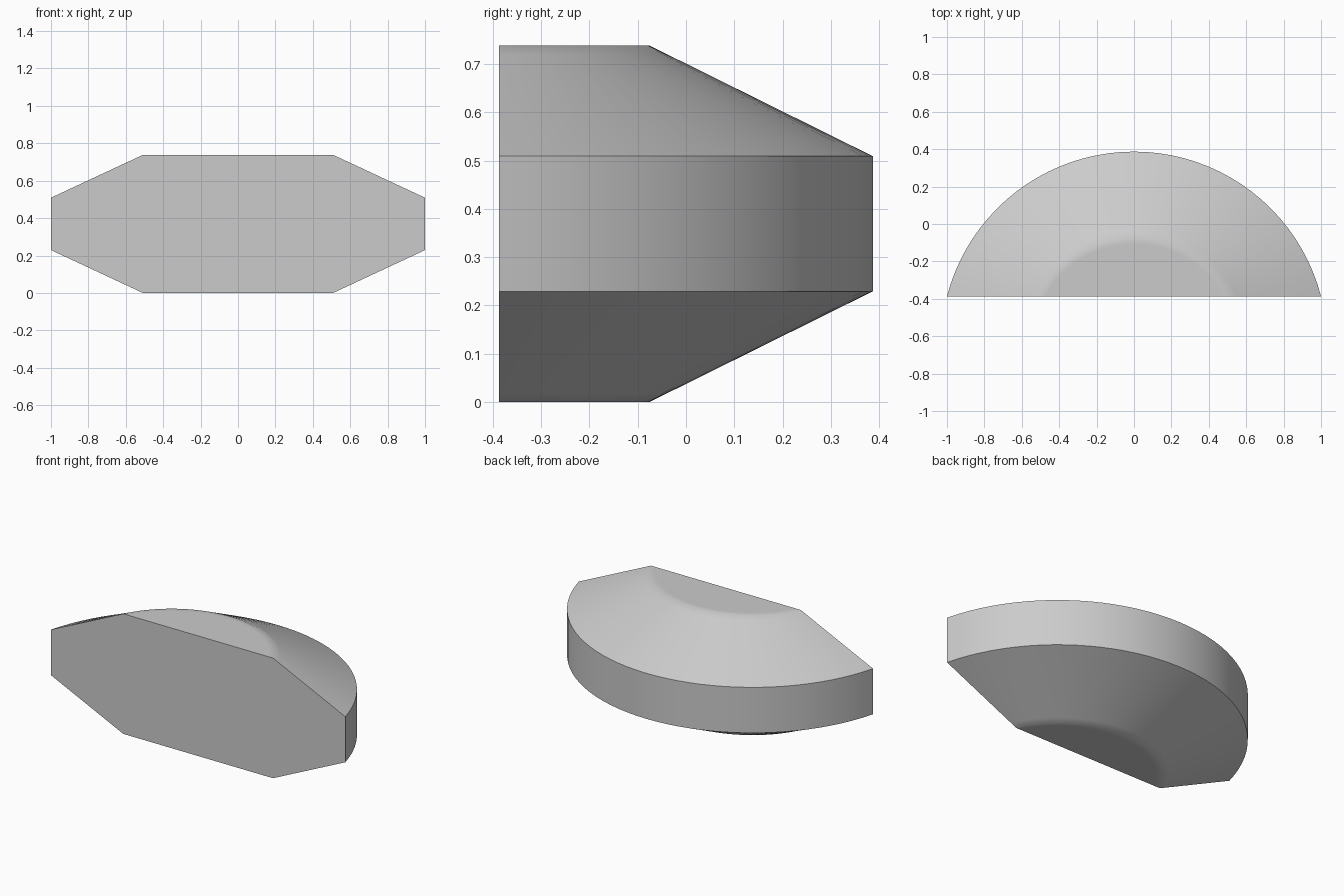
import bpy
import bmesh
import math
from mathutils import Vector

cube = bpy.data.objects.get("Cube")
if cube:
    bpy.data.objects.remove(cube, do_unlink=True)

FRONT = -0.387          # flat front plane
CENTRE = -0.646         # centre of the concentric arcs
OUTER, INNER = 1.033, 0.571
HEIGHT, WALL_LOW, WALL_HIGH = 0.738, 0.229, 0.509
SEGMENTS = 40


def arc(radius, z):
    """Arc of the circle that lies behind the flat front plane."""
    start = math.asin((FRONT - CENTRE) / radius)
    points = []
    for i in range(SEGMENTS + 1):
        a = start + (math.pi - 2 * start) * i / SEGMENTS
        points.append(Vector((radius * math.cos(a), CENTRE + radius * math.sin(a), z)))
    return points


def blend(a, b, t):
    return [p.lerp(q, t) for p, q in zip(a, b)]


# Cross-section rings from bottom to top, with narrow bands beside the soft edges
low, high = arc(OUTER, WALL_LOW), arc(OUTER, WALL_HIGH)
base, top = arc(INNER, 0), arc(INNER, HEIGHT)
rings = [arc(INNER - 0.03, 0), base, blend(base, low, 0.08), low,
         high, blend(top, high, 0.08), top, arc(INNER - 0.03, HEIGHT)]

bm = bmesh.new()
loops = [[bm.verts.new(p) for p in ring] for ring in rings]

# Curved sides
for a, b in zip(loops, loops[1:]):
    for i in range(SEGMENTS):
        bm.faces.new((a[i], a[i + 1], b[i + 1], b[i]))

# Flat bottom, top and front
bm.faces.new(loops[0])
bm.faces.new(loops[-1])
bm.faces.new([r[0] for r in loops] + [r[-1] for r in reversed(loops)])
bmesh.ops.recalc_face_normals(bm, faces=bm.faces[:])

mesh = bpy.data.meshes.new("chamfered_half_disc")
bm.to_mesh(mesh)
bm.free()
body = bpy.data.objects.new("chamfered_half_disc", mesh)
bpy.context.collection.objects.link(body)

# Single grey finish
grey = bpy.data.materials.new("light_grey")
grey.use_nodes = True
colour = (0.6, 0.6, 0.6, 1)
grey.diffuse_color = colour
for node in grey.node_tree.nodes:
    if node.type == "BSDF_PRINCIPLED":
        node.inputs["Base Color"].default_value = colour
mesh.materials.append(grey)

# Smooth curves, sharp outer rims
bpy.ops.object.select_all(action="DESELECT")
body.select_set(True)
bpy.context.view_layer.objects.active = body
bpy.ops.object.shade_smooth_by_angle(angle=math.radians(30))
